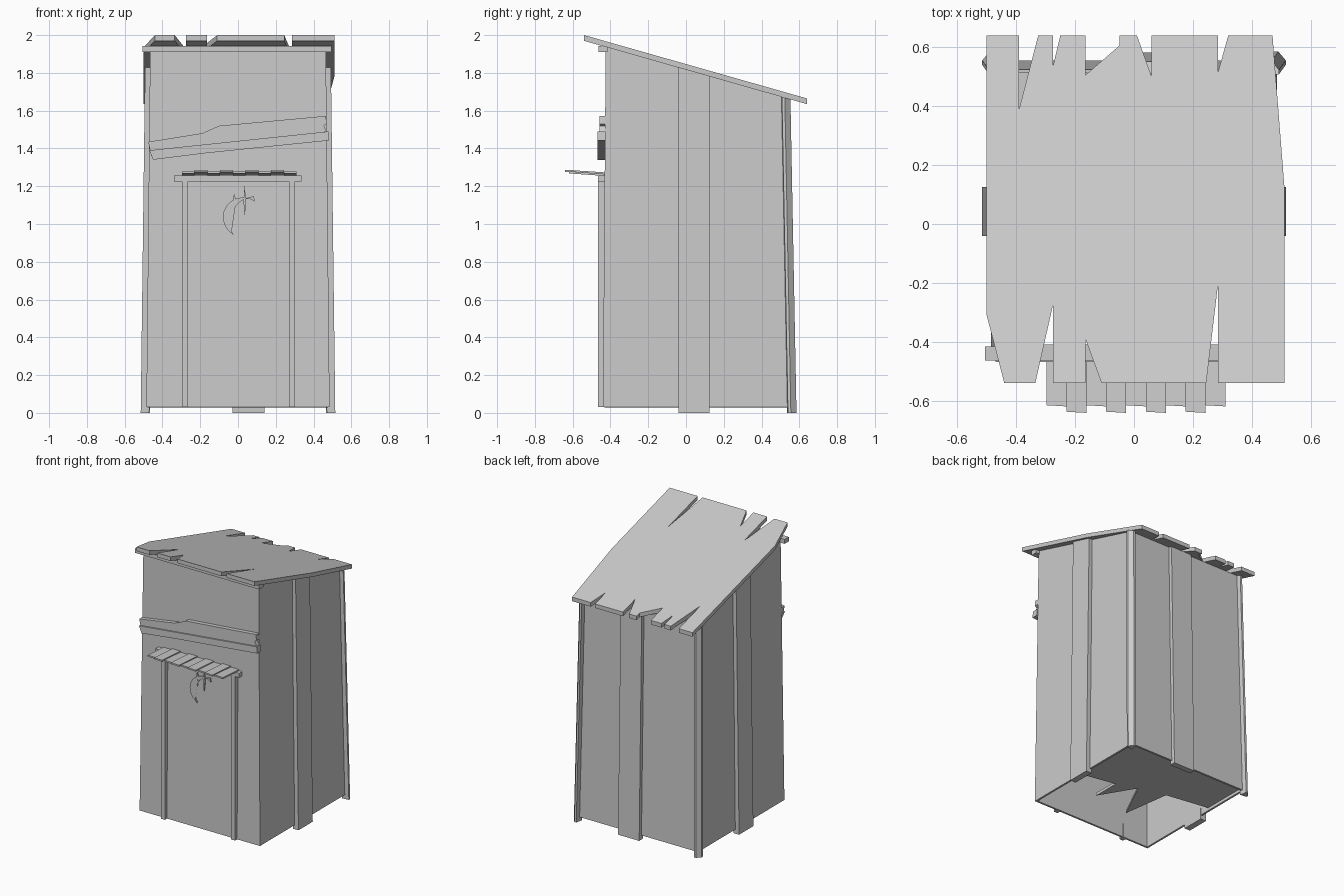
import bpy, bmesh, math
from mathutils import Vector

cube = bpy.data.objects.get("Cube")
if cube:
    bpy.data.objects.remove(cube, do_unlink=True)

GREY = (0.6, 0.6, 0.6, 1)
grey = bpy.data.materials.new("weathered grey")
grey.use_nodes = True
grey.diffuse_color = GREY
grey.node_tree.nodes["Principled BSDF"].inputs["Base Color"].default_value = GREY


def under(y):
    """Height of the sloping roof underside."""
    return 1.97 - 0.284 * (y + 0.54)


def loft(name, lower, upper, caps=True):
    """Join two matching rings of points into one part."""
    bm = bmesh.new()
    a = [bm.verts.new(p) for p in lower]
    b = [bm.verts.new(p) for p in upper]
    n = len(a)
    for i in range(n):
        j = (i + 1) % n
        bm.faces.new((a[i], a[j], b[j], b[i]))
    if caps:
        ends = [bm.faces.new(a), bm.faces.new(b)]
        if n > 4:
            bmesh.ops.triangulate(bm, faces=ends, ngon_method='EAR_CLIP')
    bmesh.ops.recalc_face_normals(bm, faces=bm.faces)
    mesh = bpy.data.meshes.new(name)
    bm.to_mesh(mesh)
    bm.free()
    mesh.materials.append(grey)
    ob = bpy.data.objects.new(name, mesh)
    bpy.context.collection.objects.link(ob)
    return ob


def box(name, x0, x1, y0, y1, z0, z1):
    ring = [(x0, y0), (x1, y0), (x1, y1), (x0, y1)]
    return loft(name, [(x, y, z0) for x, y in ring], [(x, y, z1) for x, y in ring])


def plate(name, outline, y0, y1):
    """Flat piece on the front, drawn as x and z."""
    return loft(name, [(x, y0, z) for x, z in outline], [(x, y1, z) for x, z in outline])


def upright(name, section, dx, dy, z0=0):
    """Upright strip leaning by dx, dy, cut off under the roof."""
    top = [(x + dx, y + dy) for x, y in section]
    return loft(name, [(x, y, z0) for x, y in section], [(x, y, under(y)) for x, y in top])


# Tapered hollow walls
base = [(-0.485, -0.44), (0.485, -0.44), (0.485, 0.555), (-0.485, 0.555)]
head = [(-0.465, -0.425), (0.465, -0.425), (0.465, 0.525), (-0.465, 0.525)]
walls = loft("walls", [(x, y, 0.03) for x, y in base],
             [(x, y, under(y)) for x, y in head], caps=False)
shell = walls.modifiers.new("thickness", 'SOLIDIFY')
shell.thickness = 0.02
shell.offset = -1

# Broken floor
floor = [(-0.47, 0.54), (0.47, 0.54), (0.47, 0), (0.2, 0.05), (0.2, -0.15),
         (0.05, 0.1), (-0.1, -0.2), (-0.15, 0.15), (-0.47, 0.2)]
loft("floor", [(x, y, 0.05) for x, y in floor], [(x, y, 0.07) for x, y in floor])

# Side battens and back corner posts, on both sides
for side, s in (("left", 1), ("right", -1)):
    strip = [(0.47, -0.04), (0.515, -0.04), (0.515, 0.125), (0.47, 0.125)]
    upright(side + "_batten", [(s * x, y) for x, y in strip], -0.023 * s, 0)
    post = [(0.465, 0.535), (0.515, 0.54), (0.515, 0.555), (0.49, 0.585), (0.475, 0.585)]
    upright(side + "_corner_post", [(s * x, y) for x, y in post], -0.023 * s, -0.032)

# Back batten
upright("back_batten", [(-0.03, 0.54), (0.14, 0.54), (0.14, 0.582), (-0.03, 0.582)], 0, -0.03)

# Roof of splintered boards
roof = [(-0.5, 0.64), (-0.39, 0.64), (-0.39, 0.39), (-0.325, 0.64), (-0.275, 0.64),
        (-0.275, 0.535), (-0.25, 0.64), (-0.165, 0.64), (-0.165, 0.505), (-0.05, 0.605),
        (-0.05, 0.64), (0.01, 0.64), (0.06, 0.5), (0.06, 0.64), (0.285, 0.64),
        (0.285, 0.515), (0.32, 0.64), (0.47, 0.64), (0.51, 0.13), (0.51, -0.54),
        (0.285, -0.54), (0.285, -0.205), (0.245, -0.54), (-0.11, -0.54), (-0.165, -0.39),
        (-0.165, -0.54), (-0.275, -0.54), (-0.275, -0.275), (-0.335, -0.54),
        (-0.44, -0.54), (-0.5, -0.31)]
loft("roof", [(x, y, under(y)) for x, y in roof],
     [(x, y, under(y) + 0.03) for x, y in roof])

# Beam under the front eave
box("eave_beam", -0.505, 0.495, -0.463, -0.415, 1.91, 1.942)

# Door frame
for side, x in (("left", 0.285), ("right", -0.28)):
    box(side + "_door_post", x - 0.016, x + 0.016, -0.465, -0.425, 0.03, 1.23)
box("door_lintel", -0.34, 0.335, -0.465, -0.425, 1.225, 1.257)

# Awning of alternating short boards
count, start, width = 9, -0.297, 0.0675
for i in range(count):
    x0, x1 = start + i * width, start + (i + 1) * width
    odd = i % 2
    front, lift = (-0.637, 0.008) if odd else (-0.615, 0)
    ring = [(x0, front, 1.268), (x1, front - 0.004, 1.268),
            (x1, -0.425, 1.254), (x0, -0.425, 1.254)]
    low = [Vector(p) + Vector((0, 0, lift)) for p in ring]
    loft(f"awning_board_{i + 1}", low, [p + Vector((0, 0, 0.011)) for p in low])

# Crooked boards nailed across the front
upper = [(-0.46, 1.36), (0.47, 1.49), (0.455, 1.52), (0.47, 1.53), (0.465, 1.572),
         (-0.1, 1.52), (-0.13, 1.49), (-0.475, 1.435)]
lower = [(-0.45, 1.34), (-0.17, 1.375), (0.482, 1.442), (0.478, 1.49), (-0.47, 1.39)]
plate("upper_cross_board", upper, -0.458, -0.425)
plate("lower_cross_board", lower, -0.468, -0.425)

# Crescent on the door
def arc(cx, cz, r, a0, a1, n=10):
    angles = [math.radians(a0 + (a1 - a0) * i / n) for i in range(n + 1)]
    return [(cx + r * math.cos(a), cz + r * math.sin(a)) for a in angles]


outer = arc(0.025, 1.036, 0.105, 52, 238)
inner = arc(0.095, 1.01, 0.137, 212, 95)
plate("door_crescent", outer + inner, -0.442, -0.433)

# Splinters beside the crescent
for i, (x, low, high) in enumerate([(-0.02, 1.06, 1.16), (0.035, 1.04, 1.21)]):
    plate(f"door_splinter_{i + 1}",
          [(x, low), (x + 0.008, low + 0.07), (x, high), (x - 0.006, low + 0.08)],
          -0.443, -0.434)
